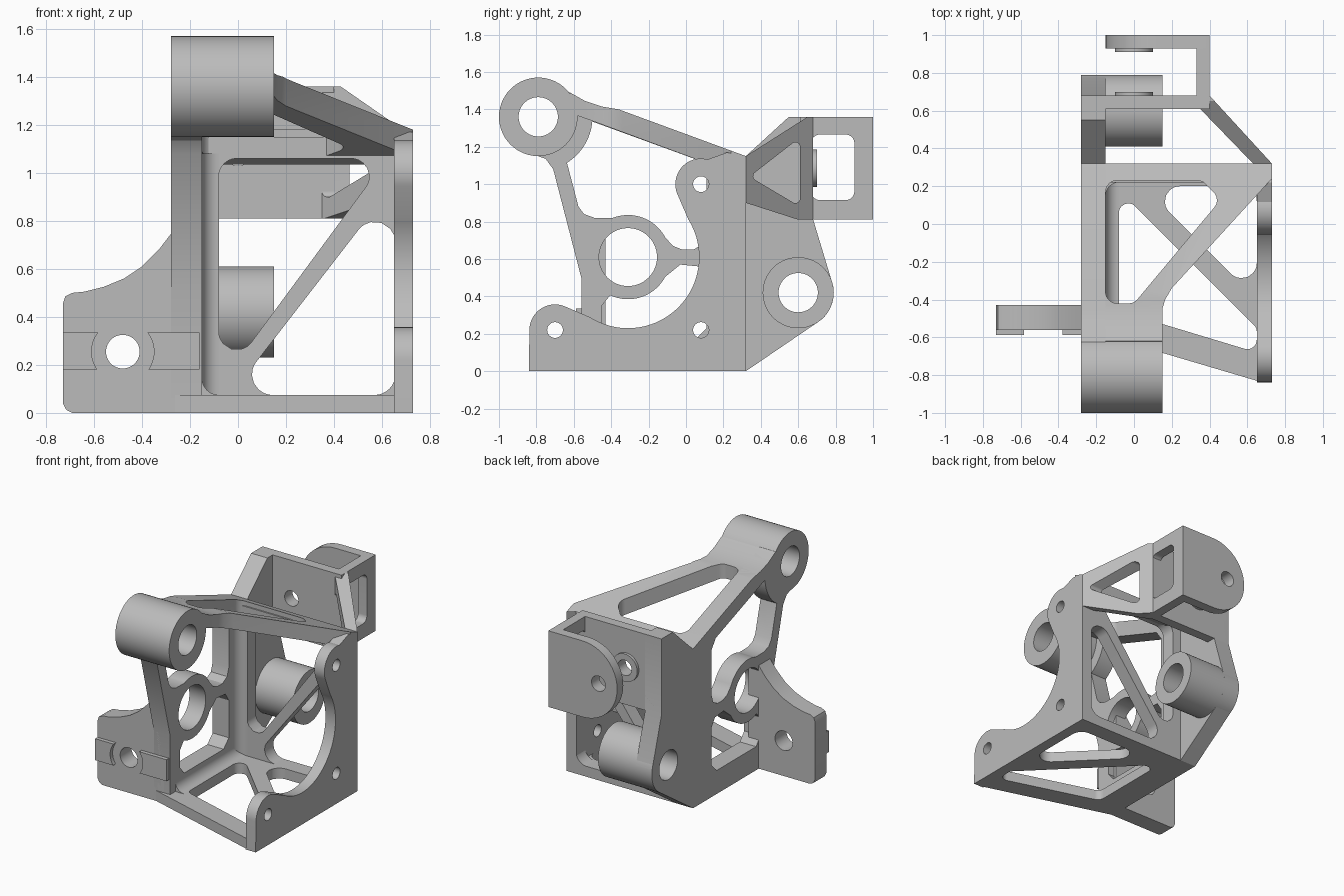
import bpy, bmesh, math
from mathutils import Vector

cube = bpy.data.objects.get("Cube")
if cube:
    bpy.data.objects.remove(cube, do_unlink=True)

grey = bpy.data.materials.new("matte grey")
grey.use_nodes = True
colour = (0.5, 0.5, 0.5, 1)
grey.diffuse_color = colour
grey.node_tree.nodes["Principled BSDF"].inputs["Base Color"].default_value = colour


def arc(cx, cy, r, start, end, n=24):
    """Points on an arc, angles in degrees."""
    angles = [math.radians(start + (end - start) * i / n) for i in range(n + 1)]
    return [(cx + r * math.cos(a), cy + r * math.sin(a)) for a in angles]


def circle(cx, cy, r):
    return arc(cx, cy, r, 0, 360, 56)[:-1]


def rounded(points, r, n=10):
    """Polygon with every corner rounded to radius r."""
    out, count = [], len(points)
    for i in range(count):
        p = Vector(points[i])
        u = (Vector(points[i - 1]) - p).normalized()
        v = (Vector(points[(i + 1) % count]) - p).normalized()
        half = u.angle(v) / 2
        centre = p + (u + v).normalized() * r / math.sin(half)
        t = r / math.tan(half)
        d1, d2 = p + u * t - centre, p + v * t - centre
        for k in range(n + 1):
            out.append(tuple(centre + d1.lerp(d2, k / n).normalized() * r))
    return out


def prism(name, points, axis, a, b):
    """Extrude a flat profile along x (yz profile), y (xz) or z (xy)."""
    place = {"x": lambda p, t: (t, p[0], p[1]),
             "y": lambda p, t: (p[0], t, p[1]),
             "z": lambda p, t: (p[0], p[1], t)}[axis]
    bm = bmesh.new()
    rings = [[bm.verts.new(place(p, t)) for p in points] for t in (a, b)]
    for ring in rings:
        bm.faces.new(ring)
    n = len(points)
    for i in range(n):
        j = (i + 1) % n
        bm.faces.new((rings[0][i], rings[0][j], rings[1][j], rings[1][i]))
    bmesh.ops.recalc_face_normals(bm, faces=bm.faces)
    mesh = bpy.data.meshes.new(name)
    bm.to_mesh(mesh)
    bm.free()
    mesh.materials.append(grey)
    obj = bpy.data.objects.new(name, mesh)
    bpy.context.collection.objects.link(obj)
    return obj


def combine(obj, profile, axis, mode="DIFFERENCE"):
    """Cut a through hole (or trim to an outline) and bake the result."""
    cutter = prism("cutter", profile, axis, -3, 3)
    cutter.hide_render = True
    mod = obj.modifiers.new("cut", "BOOLEAN")
    mod.operation, mod.solver, mod.object = mode, "EXACT", cutter
    graph = bpy.context.evaluated_depsgraph_get()
    mesh = bpy.data.meshes.new_from_object(obj.evaluated_get(graph))
    obj.modifiers.clear()
    obj.data = mesh
    bpy.data.objects.remove(cutter, do_unlink=True)


def box(x0, x1, y0, y1):
    return [(x0, y0), (x1, y0), (x1, y1), (x0, y1)]


WALL = (-0.28, -0.15)          # side wall thickness range
TOP = (-0.79, 1.36)            # upper pivot
REAR = (0.6, 0.42)             # rear pivot
RING = (-0.31, 0.61)           # central ring
PIN = (0, 1.085)               # fork pin

# Side wall carrying both pivots and the ring
side_wall = prism("side_wall", [(-0.56, 0), (0.32, 0)]
                  + arc(*REAR, 0.19, -52, 12)
                  + [(0.68, 0.81), (0.68, 1.36), (0.55, 1.36), (0.32, 1.15),
                     (-0.36, 1.4), (-0.45, 1.415), (-0.54, 1.445), (-0.62, 1.49)]
                  + arc(*TOP, 0.205, 40, 265)
                  + [(-0.75, 1.135), (-0.71, 1.08), (-0.56, 0.5)], "x", *WALL)
upper_opening = (arc(*TOP, 0.29, -5, -58)
                 + [(-0.575, 0.88), (-0.545, 0.84), (-0.49, 0.82)]
                 + arc(*RING, 0.225, 112, 28)
                 + [(-0.07, 0.67), (-0.02, 0.65), (0.04, 0.65), (0.09, 0.68),
                    (0.11, 0.74), (0.11, 1.06), (0.06, 1.13)])
lower_opening = (arc(*RING, 0.225, -28, -115)
                 + [(-0.45, 0.35), (-0.45, 0.23), (-0.4, 0.17), (0.05, 0.17),
                    (0.11, 0.23), (0.11, 0.5), (0.07, 0.56), (-0.03, 0.57)])
for hole in (upper_opening, lower_opening, circle(*RING, 0.155),
             circle(*TOP, 0.105), circle(*REAR, 0.105)):
    combine(side_wall, hole, "x")

# Pivot bosses
for name, centre, r in (("upper_pivot_boss", TOP, 0.21), ("rear_pivot_boss", REAR, 0.19)):
    boss = prism(name, circle(*centre, r), "x", -0.28, 0.15)
    combine(boss, circle(*centre, 0.105), "x")

# Opposite side plate with a round cutout and screw lobes
LOW, HIGH = (-0.7, 0.22), (0.08, 1.0)
outer_plate = prism("outer_plate", [(-0.84, 0), (0.32, 0), (0.32, 1.145), (0.22, 1.17)]
                    + arc(*HIGH, 0.137, 75, 205)
                    + arc(*RING, 0.38, 32, -122, 48)
                    + arc(*LOW, 0.137, 65, 180), "x", 0.65, 0.73)
for centre in (LOW, HIGH, (0.08, 0.22)):
    combine(outer_plate, circle(*centre, 0.042), "x")

# Back plate with a diagonal brace
back_plate = prism("back_plate", box(-0.28, 0.73, 0, 1.15), "y", 0.22, 0.32)
combine(back_plate, rounded([(-0.08, 1.06), (0.62, 1.06), (-0.08, 0.11)], 0.075), "y")
combine(back_plate, rounded([(-0.03, 0.075), (0.655, 0.075), (0.655, 0.96)], 0.085), "y")

# Floor plate with a diagonal brace
floor_plate = prism("floor_plate", [(-0.28, -0.555), (0.65, -0.83), (0.73, -0.84),
                                    (0.73, 0.32), (-0.28, 0.32)], "z", 0, 0.075)
combine(floor_plate, rounded([(-0.08, 0.18), (0.65, -0.55), (0.65, -0.68), (-0.08, -0.46)], 0.05), "z")
combine(floor_plate, rounded([(0.05, 0.2), (0.65, 0.2), (0.65, -0.4)], 0.08), "z")

# Inner corner fillets
prism("wall_back_fillet", [(-0.16, 0.23)] + arc(-0.08, 0.15, 0.07, 180, 90, 10), "z", 0.02, 1.08)
prism("wall_floor_fillet", [(-0.16, 0.06)] + arc(-0.08, 0.145, 0.07, 180, 270, 10), "y", -0.5, 0.25)

# Sloping top brace from the upper pivot to the back plate
top_brace = prism("top_brace", [(-0.65, 1.39), (-0.62, 1.49), (-0.54, 1.445), (-0.45, 1.415),
                                (-0.36, 1.4), (0.32, 1.15), (0.32, 1.035), (-0.52, 1.345)],
                  "x", -0.28, 0.73)
combine(top_brace, [(-0.28, -0.7), (0.15, -0.7), (0.15, -0.45), (0.165, -0.4), (0.2, -0.34),
                    (0.73, 0.24), (0.73, 0.32), (-0.28, 0.32)], "z", "INTERSECT")
combine(top_brace, rounded([(-0.15, -0.42), (0.0, -0.42), (0.46, 0.13), (0.36, 0.23),
                            (-0.15, 0.23)], 0.06), "z")

# Rear fork: two cheeks joined by a windowed web
fork_inner = prism("fork_inner_cheek", box(-0.28, 0.4, 0.81, 1.36), "y", 0.61, 0.68)
fork_outer = prism("fork_outer_cheek", [(0.4, 0.81), (0.4, 1.36)]
                   + arc(0.125, 1.085, 0.275, 90, 270), "y", 0.93, 1.0)
inner_collar = prism("inner_pin_collar", circle(*PIN, 0.1), "y", 0.67, 0.70)
outer_collar = prism("outer_pin_collar", circle(*PIN, 0.1), "y", 0.91, 0.94)
for part in (fork_inner, fork_outer, inner_collar, outer_collar):
    combine(part, circle(*PIN, 0.055), "y")
fork_web = prism("fork_web", box(0.61, 1.0, 0.81, 1.36), "x", 0.33, 0.4)
combine(fork_web, rounded(box(0.67, 0.9, 0.915, 1.265), 0.045), "x")

# Slanted gusset between fork and back plate
gusset = prism("fork_gusset", [(0.3, 0.9), (0.32, 0.9), (0.6, 0.81), (0.68, 0.81), (0.68, 1.36),
                               (0.65, 1.36), (0.32, 1.15), (0.3, 1.15)], "x", 0.3, 0.73)
combine(gusset, [(0.73, 0.3), (0.73, 0.32), (0.4, 0.68), (0.34, 0.68), (0.34, 0.62),
                 (0.65, 0.3)], "z", "INTERSECT")
combine(gusset, rounded([(0.34, 1.04), (0.61, 1.25), (0.61, 0.88)], 0.025), "x")

# Mounting tab with locating keys
SCREW = (-0.48, 0.255)
tab = prism("mounting_tab", [(-0.73, 0.04), (-0.715, 0.012), (-0.69, 0), (-0.2, 0), (-0.2, 0.745),
                             (-0.28, 0.745), (-0.33, 0.68), (-0.4, 0.61), (-0.475, 0.56),
                             (-0.56, 0.525), (-0.64, 0.505), (-0.69, 0.5), (-0.72, 0.485),
                             (-0.73, 0.455)], "y", -0.56, -0.43)
combine(tab, circle(*SCREW, 0.07), "y")
for name, x0, x1 in (("outer_key", -0.73, -0.5), ("inner_key", -0.46, -0.16)):
    key = prism(name, box(x0, x1, 0.18, 0.335), "y", -0.588, -0.55)
    combine(key, circle(*SCREW, 0.13), "y")

# Smooth curved faces, keep edges crisp
bpy.ops.object.select_all(action="DESELECT")
for obj in bpy.context.collection.objects:
    if obj.type == "MESH":
        obj.select_set(True)
        bpy.context.view_layer.objects.active = obj
bpy.ops.object.shade_smooth_by_angle(angle=math.radians(30))
